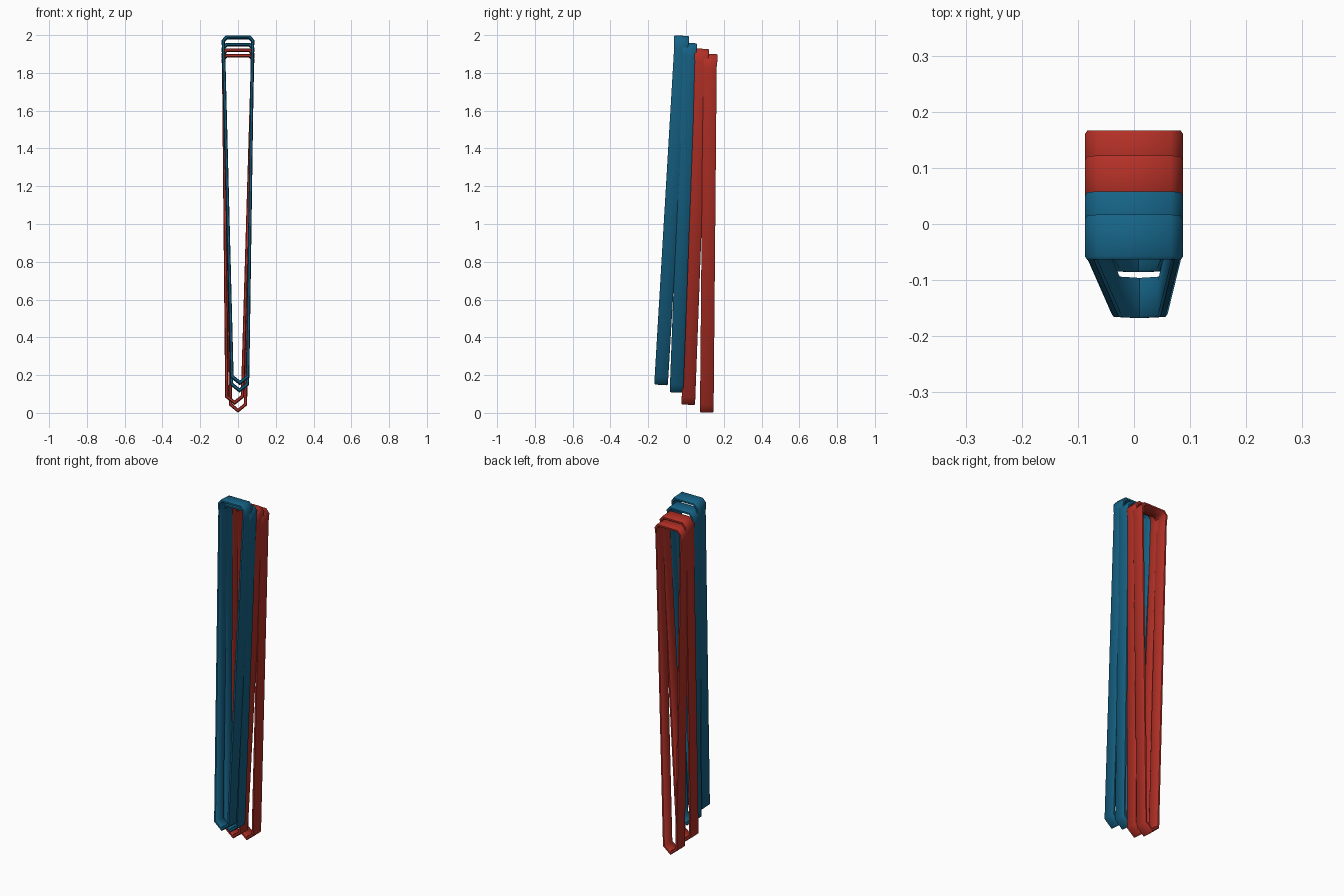
import bpy, bmesh, math
from mathutils import Vector

if "Cube" in bpy.data.objects:
    bpy.data.objects.remove(bpy.data.objects["Cube"])


def material(name, rgb):
    m = bpy.data.materials.new(name)
    m.diffuse_color = (*rgb, 1)
    m.use_nodes = True
    m.node_tree.nodes["Principled BSDF"].inputs["Base Color"].default_value = m.diffuse_color
    return m


BLUE = material("deep blue", (0.008, 0.125, 0.24))
RED = material("brick red", (0.45, 0.03, 0.02))


def strap_loop(name, mat, top_y, top_z, low_y, low_z, low_x, low_half):
    """Closed flat strap: chamfered top, pointed bottom, leaning in y."""
    thick = 0.017
    # outer outline: x, z, half width of the strap
    path = [(-0.065, top_z, 0.040), (0.065, top_z, 0.040),
            (0.087, top_z - 0.026, 0.040), (0.085, top_z - 0.07, 0.036),
            (low_x + low_half, low_z + 0.04, 0.036),
            (low_x, low_z, 0.036),
            (low_x - low_half, low_z + 0.04, 0.036),
            (-0.085, top_z - 0.07, 0.036), (-0.087, top_z - 0.026, 0.040)]
    lean = math.atan2(top_y - low_y, top_z - low_z)
    n = len(path)
    bm = bmesh.new()
    rings = []
    for i, (x, z, half) in enumerate(path):
        here = Vector((x, z))
        a = (here - Vector(path[i - 1][:2])).normalized()
        b = (Vector(path[(i + 1) % n][:2]) - here).normalized()
        na, nb = Vector((a.y, -a.x)), Vector((b.y, -b.x))
        inward = (na + nb) / (1 + na.dot(nb))
        y = low_y + (top_y - low_y) * (z - low_z) / (top_z - low_z)
        ring = []
        # cross-section with slightly eased outer edges: width factor, depth
        for w, d in ((-1, 0.004), (-0.85, 0), (0.85, 0), (1, 0.004),
                     (1, thick - 0.004), (0.85, thick),
                     (-0.85, thick), (-1, thick - 0.004)):
            p = here + inward * d
            ring.append(bm.verts.new((p.x, y + w * half * math.cos(lean),
                                      p.y - w * half * math.sin(lean))))
        rings.append(ring)
    for i in range(n):
        r, s = rings[i], rings[(i + 1) % n]
        for j in range(8):
            k = (j + 1) % 8
            bm.faces.new((r[j], r[k], s[k], s[j]))
    bmesh.ops.recalc_face_normals(bm, faces=bm.faces)
    me = bpy.data.meshes.new(name)
    bm.to_mesh(me)
    bm.free()
    me.materials.append(mat)
    ob = bpy.data.objects.new(name, me)
    bpy.context.collection.objects.link(ob)
    bpy.ops.object.select_all(action='DESELECT')
    ob.select_set(True)
    bpy.context.view_layer.objects.active = ob
    bpy.ops.object.shade_smooth_by_angle(angle=math.radians(50))


# four straps, front to back
strap_loop("front_blue_strap", BLUE, -0.023, 1.997, -0.132, 0.148, 0.010, 0.050)
strap_loop("second_blue_strap", BLUE, 0.018, 1.958, -0.050, 0.108, 0.008, 0.050)
strap_loop("third_red_strap", RED, 0.082, 1.928, 0.012, 0.043, -0.018, 0.050)
strap_loop("back_red_strap", RED, 0.127, 1.900, 0.110, 0.001, 0.000, 0.048)
